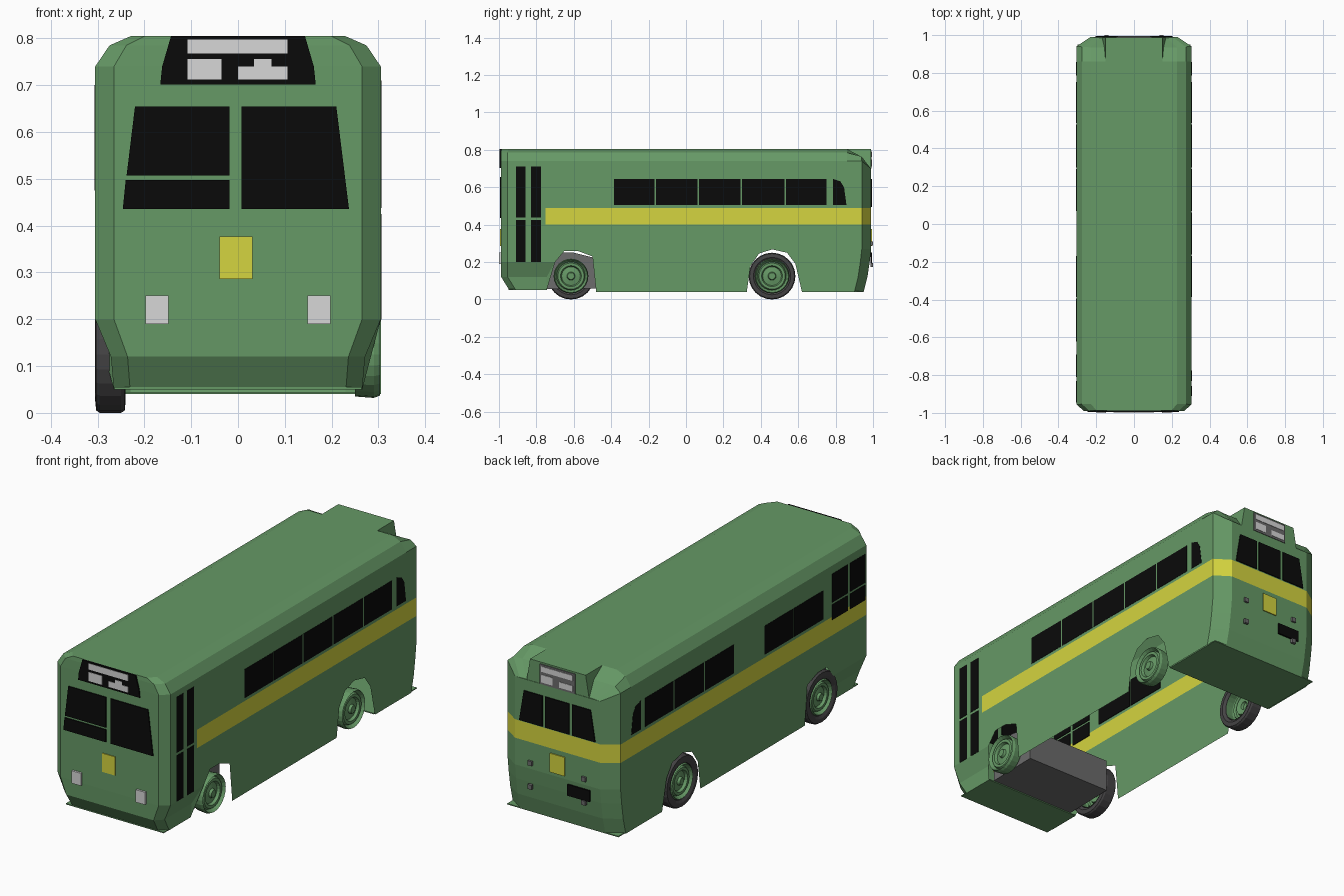
import bpy, bmesh, math
from mathutils import Vector

cube = bpy.data.objects.get("Cube")
if cube:
    bpy.data.objects.remove(cube)


def material(name, r, g, b):
    m = bpy.data.materials.new(name)
    m.use_nodes = True
    m.diffuse_color = (r, g, b, 1)
    bsdf = next(n for n in m.node_tree.nodes if n.type == 'BSDF_PRINCIPLED')
    bsdf.inputs["Base Color"].default_value = (r, g, b, 1)
    bsdf.inputs["Roughness"].default_value = 0.8
    return m


GREEN = material("body green", .133, .319, .133)
YELLOW = material("band yellow", .66, .66, .05)
BLACK = material("glass black", .003, .003, .003)
WHITE = material("light grey", .68, .68, .68)
GREY = material("underside grey", .15, .15, .15)
TYRE = material("tyre dark grey", .06, .058, .06)


def finish(bm, name, *mats):
    bmesh.ops.remove_doubles(bm, verts=bm.verts, dist=1e-5)
    bmesh.ops.recalc_face_normals(bm, faces=bm.faces)
    me = bpy.data.meshes.new(name)
    bm.to_mesh(me)
    bm.free()
    for m in mats:
        me.materials.append(m)
    ob = bpy.data.objects.new(name, me)
    bpy.context.collection.objects.link(ob)
    return ob


def prism(name, outline, axis, a, b, mat):
    """Extrude a 2D outline (u, z) from a to b along the x or y axis."""
    bm = bmesh.new()
    place = (lambda u, v, w: (w, u, v)) if axis == 'x' else (lambda u, v, w: (u, w, v))
    ends = [[bm.verts.new(place(u, v, w)) for u, v in outline] for w in (a, b)]
    bm.faces.new(ends[0])
    bm.faces.new(ends[1])
    n = len(outline)
    for i in range(n):
        j = (i + 1) % n
        bm.faces.new((ends[0][i], ends[0][j], ends[1][j], ends[1][i]))
    return finish(bm, name, mat)


def rect(u0, u1, z0, z1):
    return [(u0, z0), (u1, z0), (u1, z1), (u0, z1)]


# Body shell: columns run around the plan, levels run up to the roof centre
FRONT, REAR = -.99, .99
front_arch = [(-.745, .04), (-.70, .20), (-.65, .26), (-.58, .26), (-.50, .23), (-.48, .04)]
rear_arch = [(.325, .04), (.345, .18), (.39, .245), (.46, .268), (.54, .25), (.585, .19), (.62, .04)]
arch = dict(front_arch + rear_arch)
sides = sorted(list(arch) + [-.955, -.75, 0, .70, .86, .94])
columns = [(0, FRONT), (.265, FRONT)] + [(.305, y) for y in sides] + [(.23, REAR), (0, REAR)]
# height, width factor, front inset, rear inset, width factor of the tucked-in front
levels = [(.04, 1, .045, .04, .87), (.12, 1, .002, .02, .89), (.20, 1, 0, .008, 1),
          (.27, 1, 0, 0, 1), (.40, 1, 0, 0, 1), (.49, 1, 0, 0, 1), (.74, 1, 0, 0, 1),
          (.785, .90, .001, .002, .90), (.805, .75, .003, .005, .75), (.805, 0, .003, .005, 0)]


def body_point(x, y, level):
    z, wide, inset_f, inset_r, tuck = level
    z = max(z, arch.get(y, 0))
    if y < -.74 and z < .05:
        z = .05
    if y > .93:
        z = min(z, .70 if y > .95 else .765)
    width = tuck if y < -.72 else wide
    py = y + inset_f if y < -.94 else y - inset_r if y > .93 else y
    return Vector((x * width, py, z))


bm = bmesh.new()
for side in (1, -1):
    band_start = -.75 if side > 0 else -.955
    grid = []
    for x, y in columns:
        pts = [body_point(x, y, lv) for lv in levels]
        grid.append([bm.verts.new((p.x * side, p.y, p.z)) for p in pts])
    for i in range(len(columns) - 1):
        for k in range(len(levels) - 1):
            f = bm.faces.new((grid[i][k], grid[i + 1][k], grid[i + 1][k + 1], grid[i][k + 1]))
            if levels[k][0] == .40 and i > 1 and columns[i][1] >= band_start:
                f.material_index = 1
finish(bm, "body_shell", GREEN, YELLOW)

# Floors at both ends, and the housing between the front wheels
prism("front_floor", rect(-.95, -.745, .05, .055), 'x', -.264, .264, GREEN)
prism("rear_floor", rect(.62, .95, .04, .045), 'x', -.30, .30, GREEN)
prism("front_wheel_housing", [(-.745, .055), (-.48, .06), (-.48, .22), (-.6, .25), (-.745, .25)],
      'x', -.235, .235, GREY)

# Sign box standing out of the sloped rear roof
prism("rear_sign_box", [(-.17, .69), (.17, .69), (.15, .805), (-.15, .805)], 'y', .86, .988, GREEN)


def front_plate(name, outline, mat, out=.005):
    prism(name, outline, 'y', FRONT + .003, FRONT - out, mat)


def rear_plate(name, outline, mat, out=.005):
    prism(name, outline, 'y', REAR - .003, REAR + out, mat)


# Front windscreen, sign, badge plate and headlights
front_plate("windscreen_upper_right", [(-.238, .507), (-.018, .507), (-.018, .655), (-.22, .655)], BLACK)
front_plate("windscreen_lower_right", [(-.246, .436), (-.018, .436), (-.018, .497), (-.24, .497)], BLACK)
front_plate("windscreen_left", [(.008, .436), (.237, .436), (.21, .655), (.008, .655)], BLACK)
front_plate("front_sign", [(-.166, .702), (.166, .702), (.162, .74), (.143, .805), (-.143, .805),
                           (-.162, .74)], BLACK, .006)
for i, r in enumerate([(-.108, .106, .768, .798), (-.108, -.035, .712, .756),
                       (0, .106, .712, .74), (.034, .072, .74, .756)]):
    front_plate(f"front_sign_panel_{i}", rect(*r), WHITE, .008)
front_plate("front_plate", rect(-.039, .031, .286, .377), YELLOW, .004)
for s in (1, -1):
    front_plate("headlight", rect(s * .173 - .025, s * .173 + .025, .19, .251), WHITE, .01)

# Rear windows, sign, plate, vent and lamps
rear_plate("rear_window_middle", rect(-.065, .065, .495, .645), BLACK)
for s in (1, -1):
    rear_plate("rear_window_side", [(s * .08, .495), (s * .205, .495), (s * .18, .645), (s * .08, .645)], BLACK)
    for z in (.185, .30):
        rear_plate("rear_lamp", rect(s * .145 - .011, s * .145 + .011, z - .011, z + .011), GREY, .01)
rear_plate("rear_plate", rect(-.04, .04, .285, .377), YELLOW)
rear_plate("rear_vent", rect(-.175, -.055, .195, .25), BLACK)
rear_plate("rear_sign", rect(-.095, .095, .70, .797), GREY, .003)
for i, r in enumerate([(-.085, .085, .762, .788), (.025, .085, .71, .748), (-.085, -.01, .71, .738)]):
    rear_plate(f"rear_sign_panel_{i}", rect(*r), WHITE)


def side_plate(name, outline, s):
    prism(name, outline, 'x', s * .302, s * .3065, BLACK)


# Side windows
bays = [-.625, -.39, -.165, .065, .295, .53, .755]
for s, skip in ((1, (0,)), (-1, (2,))):
    for i in range(6):
        if i not in skip:
            side_plate("side_window", rect(bays[i] + .004, bays[i + 1] - .004, .505, .645), s)
    side_plate("rear_quarter_window", [(.785, .505), (.858, .505), (.845, .60), (.825, .632),
                                       (.785, .645)], s)

# Folding door on the left, driver's windows on the right
for y0, y1 in ((-.91, -.857), (-.83, -.776)):
    for z0, z1 in ((.20, .425), (.438, .71)):
        side_plate("door_pane", rect(y0, y1, z0, z1), 1)
for y0, y1 in ((-.945, -.83), (-.81, -.69)):
    for z0, z1 in ((.475, .55), (.56, .70)):
        side_plate("driver_window", rect(y0, y1, z0, z1), -1)


def lathe(name, profile, y, mat, steps=24):
    """Spin a profile of (radius, x) around a wheel axle."""
    bm = bmesh.new()
    vs = [bm.verts.new((x, y, .125 + r)) for r, x in profile]
    es = [bm.edges.new(p) for p in zip(vs, vs[1:])]
    bmesh.ops.spin(bm, geom=vs + es, cent=(0, y, .125), axis=(1, 0, 0),
                   angle=math.tau, steps=steps)
    return finish(bm, name, mat)


# Wheels: bare rims on the left, rims with tyres on the right
rim = [(0, .30), (.018, .30), (.022, .288), (.05, .282), (.056, .295), (.07, .295),
       (.076, .284), (.088, .303), (.093, .29), (.09, .25)]
tyre = [(.086, .25), (.086, .298), (.10, .305), (.12, .303), (.125, .295), (.125, .25), (.12, .242),
        (.10, .24), (.086, .25)]
for name, y in (("front", -.615), ("rear", .46)):
    lathe(name + "_left_rim", rim, y, GREEN)
    lathe(name + "_right_rim", [(r * .92, -x) for r, x in rim], y, GREEN)
    lathe(name + "_right_tyre", [(r, -x) for r, x in tyre], y, TYRE)
